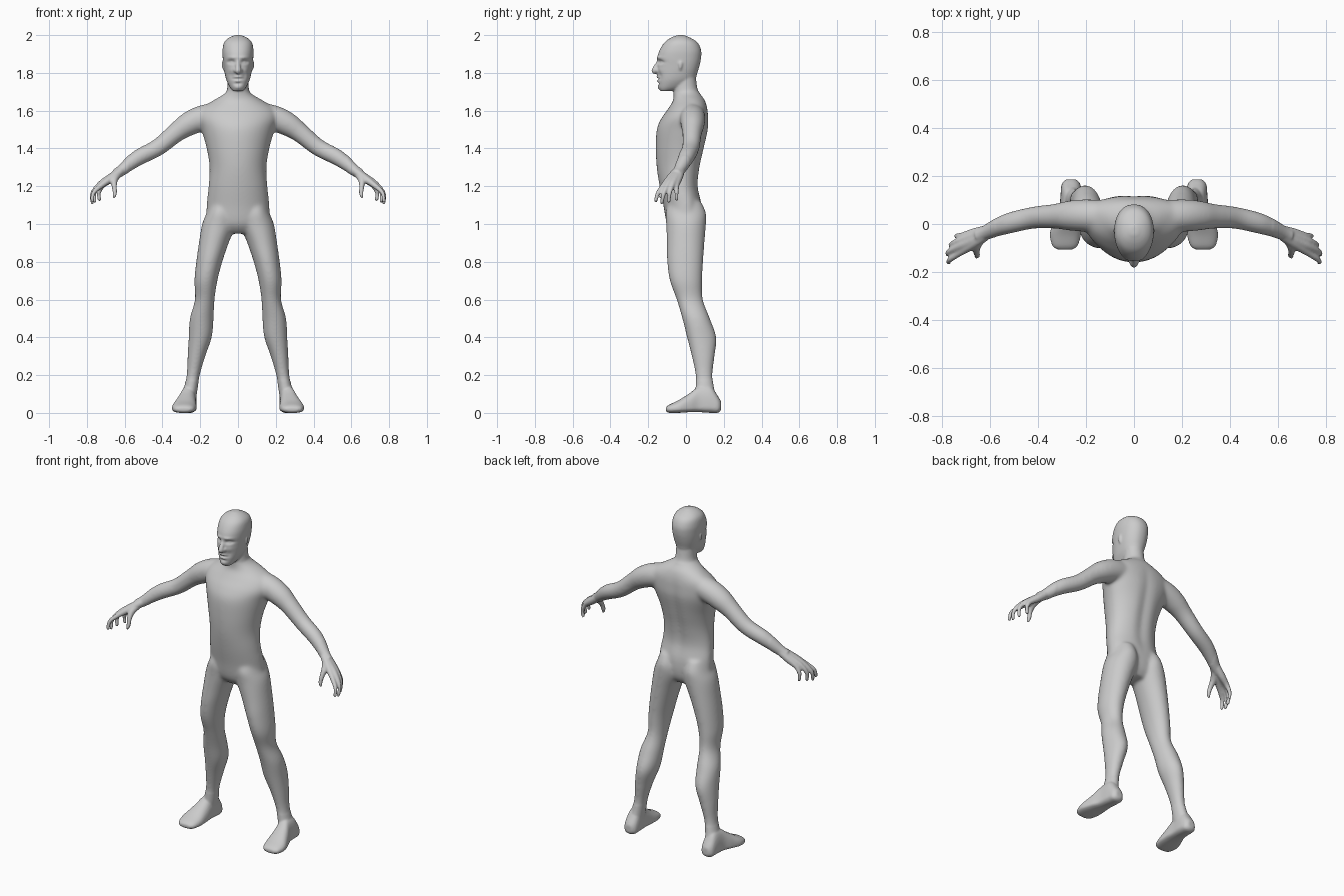
import bpy, bmesh, math
from mathutils import Vector

bm = bmesh.new()
SIDES = 40


def spline(keys, steps=6):
    """Catmull-Rom through rows of numbers."""
    out = []
    for i in range(len(keys) - 1):
        p = [keys[max(i - 1, 0)], keys[i], keys[i + 1], keys[min(i + 2, len(keys) - 1)]]
        for s in range(steps):
            t = s / steps
            out.append([0.5 * (2 * b + (c - a) * t + (2 * a - 5 * b + 4 * c - d) * t ** 2
                               + (3 * b - a - 3 * c + d) * t ** 3) for a, b, c, d in zip(*p)])
    return out + [list(keys[-1])]


def skin(rings):
    rows = [[bm.verts.new(p) for p in r] for r in rings]
    n = len(rows[0])
    for a, b in zip(rows, rows[1:]):
        for i in range(n):
            bm.faces.new((a[i], a[(i + 1) % n], b[(i + 1) % n], b[i]))
    bm.faces.new(rows[0][::-1])
    bm.faces.new(rows[-1])


def loft(keys, axis='z', side=1, power=1.0, tweak=None):
    """Rows: position, centre x, half width, low, widest, high."""
    rings = []
    for pos, cx, w, lo, mid, hi in spline(keys):
        ring = []
        for k in range(SIDES):
            a = 2 * math.pi * k / SIDES
            c, s = math.cos(a), math.sin(a)
            c = math.copysign(abs(c) ** power, c)
            s = math.copysign(abs(s) ** power, s)
            u = side * (cx + w * c)
            v = mid + s * ((hi - mid) if s > 0 else (mid - lo))
            p = Vector((u, v, pos) if axis == 'z' else (u, pos, v))
            if tweak:
                tweak(p)
            ring.append(p)
        rings.append(ring)
    skin(rings)


def tube(keys, side=1, n=20):
    """Rows: x, y, z, radius."""
    pts = spline(keys)
    pos = [Vector((side * p[0], p[1], p[2])) for p in pts]
    rings = []
    for i, c in enumerate(pos):
        d = pos[min(i + 1, len(pos) - 1)] - pos[max(i - 1, 0)]
        q = d.to_track_quat('Z', 'Y')
        r = pts[i][3]
        rings.append([c + q @ Vector((r * math.cos(2 * math.pi * k / n),
                                      r * math.sin(2 * math.pi * k / n), 0)) for k in range(n)])
    skin(rings)


def spine(p):
    if p.y > 0 and 1.05 < p.z < 1.65:
        p.y -= 0.014 * math.exp(-(p.x / 0.03) ** 2) * math.sin((p.z - 1.05) / 0.6 * math.pi)


# torso and neck
loft([(.95, 0, .08, -.06, 0, .05), (1.0, 0, .16, -.10, 0, .08), (1.1, 0, .166, -.12, 0, .085),
      (1.2, 0, .156, -.14, -.02, .067), (1.3, 0, .151, -.155, -.02, .078),
      (1.4, 0, .166, -.16, -.01, .10), (1.5, 0, .195, -.155, .02, .12),
      (1.56, 0, .215, -.13, .03, .12), (1.61, 0, .2, -.095, .04, .115),
      (1.655, 0, .13, -.068, .035, .10), (1.69, 0, .072, -.066, .01, .075),
      (1.72, 0, .057, -.066, 0, .06), (1.8, 0, .055, -.06, 0, .05)], tweak=spine)

# head
loft([(1.703, 0, .025, -.135, -.115, -.08), (1.722, 0, .042, -.146, -.09, -.01),
      (1.76, 0, .061, -.15, -.06, .045), (1.80, 0, .071, -.152, -.04, .06),
      (1.84, 0, .077, -.152, -.03, .072), (1.88, 0, .081, -.152, -.03, .08),
      (1.92, 0, .082, -.14, -.03, .08), (1.96, 0, .074, -.115, -.03, .062),
      (1.985, 0, .05, -.082, -.03, .025), (2.0, 0, .015, -.045, -.03, -.01)], power=.92)

# nose
tube([(0, -.142, 1.875, .008), (0, -.15, 1.85, .011), (0, -.164, 1.82, .015),
      (0, -.166, 1.808, .015), (0, -.155, 1.80, .008)])

for s in (1, -1):
    # nostril wing and ear
    tube([(.015, -.145, 1.82, .006), (.015, -.152, 1.812, .011), (.012, -.152, 1.802, .006)], s)
    loft([(1.815, .074, .004, -.034, -.03, -.026), (1.825, .076, .008, -.038, -.03, -.022),
          (1.85, .079, .008, -.04, -.028, -.018), (1.862, .079, .004, -.034, -.028, -.022)], side=s)
    # leg
    loft([(1.12, .09, .055, -.085, 0, .08), (1.06, .092, .073, -.108, 0, .106),
          (1.0, .1, .09, -.105, 0, .106), (.9, .128, .079, -.102, 0, .098),
          (.8, .152, .069, -.10, 0, .091), (.7, .17, .061, -.086, 0, .086),
          (.6, .176, .052, -.05, .015, .09), (.5, .192, .063, -.02, .05, .127),
          (.4, .2, .061, .005, .07, .161), (.3, .22, .047, .03, .09, .152),
          (.2, .237, .035, .05, .095, .141), (.12, .252, .037, .05, .1, .151),
          (.06, .262, .038, .04, .11, .17), (.02, .262, .03, .05, .11, .16)], side=s)
    # foot
    loft([(-.107, .287, .03, .01, .02, .028), (-.09, .287, .053, 0, .02, .043),
          (-.04, .285, .065, 0, .022, .067), (.02, .275, .056, .004, .025, .105),
          (.07, .266, .045, .004, .03, .14), (.13, .262, .043, 0, .035, .14),
          (.168, .262, .038, 0, .03, .09), (.186, .262, .02, .015, .035, .06)],
         axis='y', side=s, power=.85)
    # arm
    tube([(.08, .03, 1.585, .065), (.19, .035, 1.56, .068), (.265, .035, 1.527, .063),
          (.33, .032, 1.482, .052), (.425, .025, 1.405, .046), (.53, 0, 1.35, .043),
          (.615, -.035, 1.285, .03), (.65, -.05, 1.263, .027)], s, 28)
    # palm and fingers: wrist, knuckle, middle joint, tip
    for wy, k, m, t in ((-.05, (.722, -.118, 1.205), (.765, -.148, 1.165), (.773, -.162, 1.115)),
                        (-.045, (.732, -.096, 1.21), (.772, -.118, 1.16), (.771, -.130, 1.105)),
                        (-.035, (.73, -.072, 1.208), (.76, -.086, 1.165), (.757, -.092, 1.112)),
                        (-.028, (.715, -.050, 1.205), (.737, -.050, 1.165), (.733, -.05, 1.122))):
        k, m, t = Vector(k), Vector(m), Vector(t)
        wrist = Vector((.62, wy, 1.28))
        tube([(*wrist, .022), (*wrist.lerp(k, .5), .021), (*k, .015), (*m, .0115),
              (*t.lerp(m, .15), .0095), (*t, .005)], s, 14)
    # thumb
    tube([(.63, -.05, 1.27, .02), (.655, -.09, 1.235, .02), (.655, -.117, 1.20, .014),
          (.652, -.13, 1.165, .012), (.656, -.135, 1.145, .009), (.657, -.135, 1.137, .005)], s, 14)

bmesh.ops.recalc_face_normals(bm, faces=bm.faces)
mesh = bpy.data.meshes.new("human_body")
bm.to_mesh(mesh)
bm.free()
body = bpy.data.objects.new("human_body", mesh)
bpy.context.collection.objects.link(body)

# fuse all parts into one skin
rm = body.modifiers.new("fuse", 'REMESH')
rm.mode = 'VOXEL'
rm.voxel_size = 0.0055
bpy.context.view_layer.objects.active = body
body.select_set(True)
bpy.ops.object.modifier_apply(modifier=rm.name)

# blend the joints; face and hands get less
bm = bmesh.new()
bm.from_mesh(body.data)
ax = dict(use_axis_x=True, use_axis_y=True, use_axis_z=True)
trunk = [v for v in bm.verts if abs(v.co.x) < .58 and .17 < v.co.z < 1.69]
for verts, count in ((trunk, 22), (list(bm.verts), 3)):
    for _ in range(count):
        bmesh.ops.smooth_vert(bm, verts=verts, factor=.5, **ax)

# face relief: x, z, spread x, spread z, push back
relief = [(.036, 1.858, .020, .010, .017), (.036, 1.857, .010, .005, -.007),
          (.03, 1.882, .024, .007, -.005), (.042, 1.815, .014, .014, -.003),
          (.034, 1.785, .012, .018, .005), (0, 1.768, .024, .004, .009),
          (0, 1.778, .018, .005, -.006), (0, 1.757, .017, .005, -.005),
          (0, 1.743, .020, .006, .006), (0, 1.723, .018, .009, -.004)]
for v in bm.verts:
    if v.co.z > 1.69 and v.co.y < -.09:
        x, z = abs(v.co.x), v.co.z
        v.co.y += sum(d * math.exp(-((x - cx) / sx) ** 2 - ((z - cz) / sz) ** 2)
                      for cx, cz, sx, sz, d in relief)
bm.to_mesh(body.data)
bm.free()
body.data.shade_smooth()
